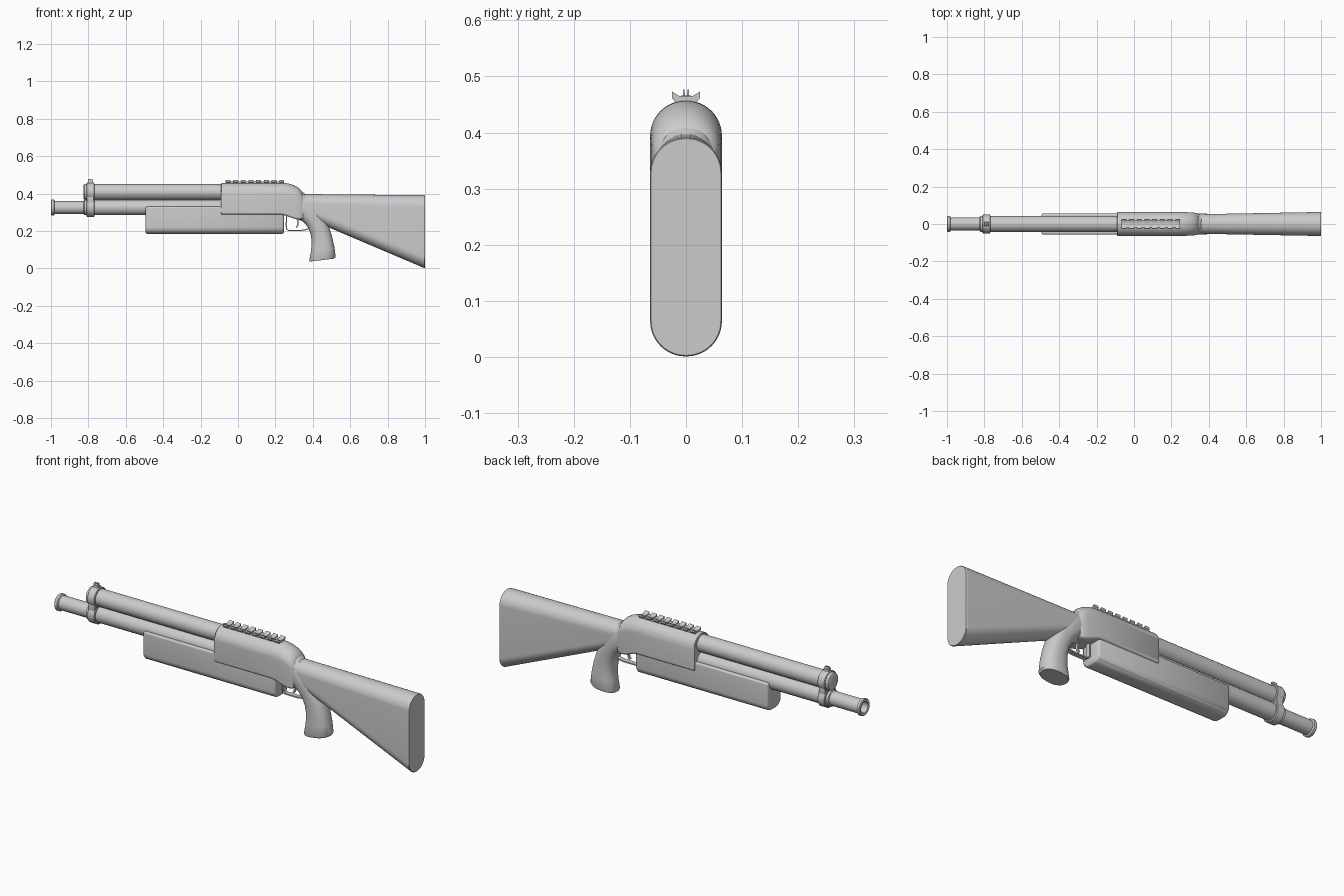
import bpy, bmesh, math
from mathutils import Vector

if "Cube" in bpy.data.objects:
    bpy.data.objects.remove(bpy.data.objects["Cube"])

grey = bpy.data.materials.new("plain grey")
grey.diffuse_color = (0.6, 0.6, 0.6, 1)
grey.use_nodes = True
grey.node_tree.nodes["Principled BSDF"].inputs["Base Color"].default_value = grey.diffuse_color


def finish(name, bm, angle=35):
    bmesh.ops.recalc_face_normals(bm, faces=bm.faces)
    me = bpy.data.meshes.new(name)
    bm.to_mesh(me)
    bm.free()
    me.materials.append(grey)
    ob = bpy.data.objects.new(name, me)
    bpy.context.collection.objects.link(ob)
    bpy.ops.object.select_all(action='DESELECT')
    ob.select_set(True)
    bpy.context.view_layer.objects.active = ob
    bpy.ops.object.shade_smooth_by_angle(angle=math.radians(angle))
    return ob


def loft(name, rings, closed=False, angle=35):
    """Skin a list of equal-length rings, capped unless closed."""
    bm = bmesh.new()
    vs = [[bm.verts.new(p) for p in r] for r in rings]
    n = len(vs[0])
    pairs = list(zip(vs, vs[1:])) + ([(vs[-1], vs[0])] if closed else [])
    for a, b in pairs:
        for i in range(n):
            j = (i + 1) % n
            bm.faces.new((a[i], a[j], b[j], b[i]))
    if not closed:
        bm.faces.new(vs[0])
        bm.faces.new(vs[-1])
    return finish(name, bm, angle)


def rrect(x, z0, z1, hw, rb, rt, n=8):
    """Rounded rectangle in the yz plane: bottom radius rb, top radius rt."""
    pts = []
    for sy, top, a0 in ((1, 1, 0), (-1, 1, 90), (-1, 0, 180), (1, 0, 270)):
        r = rt if top else rb
        cy, cz = sy * (hw - r), (z1 - r if top else z0 + r)
        for i in range(n + 1):
            a = math.radians(a0 + 90 * i / n)
            pts.append((x, cy + r * math.cos(a), cz + r * math.sin(a)))
    return pts


def circle(x, r, z, n=40):
    return [(x, r * math.cos(math.tau * i / n), z + r * math.sin(math.tau * i / n)) for i in range(n)]


def lathe(name, profile, z, closed=False):
    return loft(name, [circle(x, r, z) for x, r in profile], closed)


def prism(name, outline, axis, a, b):
    """Extrude a 2D outline along x (outline = y,z) or y (outline = x,z)."""
    put = (lambda p, t: (t, p[0], p[1])) if axis == 'x' else (lambda p, t: (p[0], t, p[1]))
    return loft(name, [[put(p, t) for p in outline] for t in (a, b)])


MZ, BZ = 0.408, 0.325   # heights of upper tube and barrel axes

# Upper tube and its rounded end cap
lathe("upper_tube", [(-0.80, 0.042), (-0.06, 0.042)], MZ)
lathe("upper_tube_cap", [(-0.825, 0.036), (-0.822, 0.041), (-0.815, 0.044), (-0.79, 0.044)], MZ)

# Lower barrel with hollow muzzle and rim
lathe("barrel", [(-0.90, 0.027), (-0.998, 0.027), (-1.0, 0.03), (-1.0, 0.039), (-0.997, 0.042),
                 (-0.984, 0.042), (-0.980, 0.035), (-0.825, 0.035), (-0.822, 0.041),
                 (-0.05, 0.041)], BZ)

# Clamp joining the two tubes
for nm, z in (("clamp_upper_ring", MZ), ("clamp_lower_ring", BZ)):
    lathe(nm, [(-0.81, 0.046), (-0.807, 0.05), (-0.771, 0.05), (-0.768, 0.046)], z)
loft("clamp_waist", [rrect(x, 0.32, 0.41, 0.042, 0.003, 0.003) for x in (-0.806, -0.772)])

# Front sight: base, two ears and a post
prism("sight_base", [(-0.012, 0.45), (0.012, 0.45), (0.009, 0.466), (-0.009, 0.466)], 'x', -0.803, -0.775)
for s in (-1, 1):
    prism("sight_ear", [(s * 0.001, 0.463), (s * 0.006, 0.463), (s * 0.005, 0.477), (s * 0.003, 0.477)],
          'x', -0.803, -0.778)

# Receiver: arched top, tapering and rounding over at the rear
rec = [(-0.09, 0.290, 0.454, 0.062), (-0.087, 0.287, 0.457, 0.064), (0.23, 0.287, 0.457, 0.064),
       (0.255, 0.282, 0.456, 0.064), (0.28, 0.272, 0.451, 0.063), (0.305, 0.264, 0.442, 0.062),
       (0.325, 0.261, 0.430, 0.060), (0.338, 0.262, 0.417, 0.057), (0.347, 0.266, 0.400, 0.053)]
loft("receiver", [rrect(x, a, b, w, 0.012, w - 0.001, 12) for x, a, b, w in rec])

# Sliding fore-end
fore = [(-0.495, 0.008), (-0.492, 0.003), (-0.486, 0), (0.236, 0), (0.242, 0.003), (0.245, 0.008)]
loft("fore_end", [rrect(x, 0.184 + d, 0.33 - d, 0.056 - d, 0.036, 0.008) for x, d in fore])

# Sight rail on the receiver: base plus notched teeth
prism("rail_base", [(-0.020, 0.44), (0.020, 0.44), (0.020, 0.463), (0.010, 0.461), (-0.010, 0.461),
                    (-0.020, 0.463)], 'x', -0.067, 0.247)
TEETH = 8
for i in range(TEETH):
    x = -0.067 + i * (0.314 - 0.026) / (TEETH - 1)
    prism("rail_tooth", [(-0.020, 0.455), (0.020, 0.455), (0.025, 0.462), (0.025, 0.473), (0.020, 0.470),
                         (0.012, 0.465), (-0.012, 0.465), (-0.020, 0.470), (-0.025, 0.473),
                         (-0.025, 0.462)], 'x', x, x + 0.026)

# Pistol grip: elliptical sections between front and back edge points
grip = [((0.315, 0.263), (0.345, 0.408), 0.054), ((0.340, 0.255), (0.375, 0.385), 0.056),
        ((0.358, 0.240), (0.415, 0.340), 0.055), ((0.376, 0.215), (0.455, 0.287), 0.053),
        ((0.388, 0.185), (0.483, 0.232), 0.051), ((0.394, 0.145), (0.503, 0.170), 0.050),
        ((0.391, 0.095), (0.516, 0.112), 0.051), ((0.381, 0.042), (0.522, 0.062), 0.052),
        ((0.384, 0.036), (0.515, 0.052), 0.049)]
rings = []
for f, b, w in grip:
    f, b = Vector((f[0], 0, f[1])), Vector((b[0], 0, b[1]))
    mid, half = (f + b) / 2, (b - f) / 2
    ring = []
    for i in range(36):
        c, s = math.cos(math.tau * i / 36), math.sin(math.tau * i / 36)
        ring.append(mid + half * math.copysign(abs(c) ** 0.85, c)
                    + Vector((0, w * math.copysign(abs(s) ** 0.85, s), 0)))
    rings.append(ring)
loft("pistol_grip", rings, angle=40)

# Shoulder stock: pill-shaped section deepening towards the butt
stock = [(0.345, 0.278, 0.397, 0.052), (0.99, 0.004, 0.391, 0.064),
         (0.997, 0.001, 0.391, 0.064), (1.0, 0.003, 0.389, 0.062)]
loft("stock", [rrect(x, a, b, w, w - 0.001, w - 0.001, 12) for x, a, b, w in stock])


def strap(name, path, hw, t):
    """Flat strap following an xz path."""
    left, right = [], []
    for i, p in enumerate(path):
        a, b = path[max(i - 1, 0)], path[min(i + 1, len(path) - 1)]
        d = Vector((b[0] - a[0], b[1] - a[1])).normalized()
        nrm = Vector((-d.y, d.x)) * t
        left.append(Vector(p) + nrm)
        right.append(Vector(p) - nrm)
    loft(name, [[(l.x, -hw, l.y), (l.x, hw, l.y), (r.x, hw, r.y), (r.x, -hw, r.y)]
                for l, r in zip(left, right)])


# Trigger guard and trigger
strap("trigger_guard", [(0.259, 0.29), (0.258, 0.225), (0.260, 0.210), (0.270, 0.203), (0.34, 0.203),
                        (0.365, 0.207), (0.39, 0.215)], 0.012, 0.003)
strap("trigger", [(0.312, 0.275), (0.320, 0.255), (0.321, 0.24), (0.317, 0.226), (0.311, 0.218)], 0.006, 0.004)
